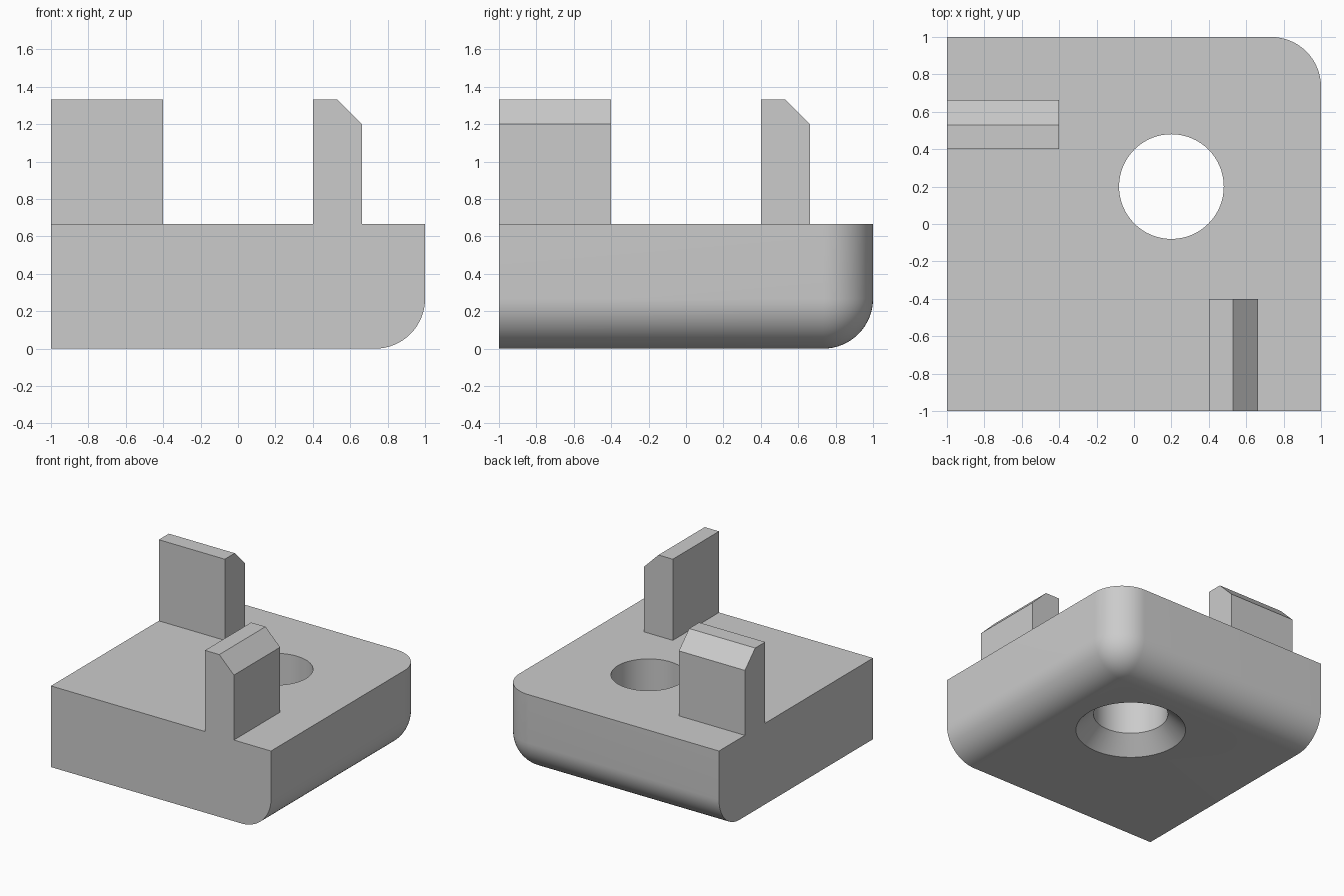
import bpy, bmesh, math
from mathutils import Vector

old = bpy.data.objects.get("Cube")
if old:
    bpy.data.objects.remove(old, do_unlink=True)

TOP = 2 / 3          # top of the block
CLIP_TOP = 4 / 3     # top of the clips
ROUND = 0.267        # radius of the rounded block edges
CHAMFER = 0.133      # clip chamfer and countersink depth

grey = bpy.data.materials.new("plain grey")
grey.use_nodes = True
colour = (0.6, 0.6, 0.6, 1)
grey.diffuse_color = colour
grey.node_tree.nodes["Principled BSDF"].inputs["Base Color"].default_value = colour


def make_object(name, bm):
    bmesh.ops.recalc_face_normals(bm, faces=bm.faces)
    mesh = bpy.data.meshes.new(name)
    bm.to_mesh(mesh)
    bm.free()
    mesh.materials.append(grey)
    obj = bpy.data.objects.new(name, mesh)
    bpy.context.collection.objects.link(obj)
    return obj


def extrude_profile(name, points, direction):
    bm = bmesh.new()
    face = bm.faces.new([bm.verts.new(p) for p in points])
    ext = bmesh.ops.extrude_face_region(bm, geom=[face])
    moved = [v for v in ext["geom"] if isinstance(v, bmesh.types.BMVert)]
    bmesh.ops.translate(bm, verts=moved, vec=direction)
    return make_object(name, bm)


def combine(target, tool, operation):
    mod = target.modifiers.new(tool.name, "BOOLEAN")
    mod.operation, mod.solver, mod.object = operation, "EXACT", tool
    bpy.context.view_layer.objects.active = target
    bpy.ops.object.modifier_apply(modifier=mod.name)
    bpy.data.objects.remove(tool, do_unlink=True)


# Block with the three edges at its rear bottom left corner rounded
bm = bmesh.new()
bmesh.ops.create_cube(bm, size=2)
for v in bm.verts:
    v.co.z = TOP * (v.co.z + 1) / 2
corner = min(bm.verts, key=lambda v: (v.co - Vector((1, 1, 0))).length)
bmesh.ops.bevel(bm, geom=list(corner.link_edges), offset=ROUND, offset_type="OFFSET",
                segments=16, profile=0.5, affect="EDGES", clamp_overlap=True)
block = make_object("mounting_block", bm)

# Two upright clips, mirrored across the diagonal, fused flush with the block
section = [(0.4, 0.3), (0.663, 0.3), (0.663, CLIP_TOP - CHAMFER),
           (0.663 - CHAMFER, CLIP_TOP), (0.4, CLIP_TOP)]
front_clip = extrude_profile("front_clip", [(a, -1, z) for a, z in section], (0, 0.6, 0))
rear_clip = extrude_profile("rear_clip", [(-1, a, z) for a, z in section], (0.6, 0, 0))
combine(block, front_clip, "UNION")
combine(block, rear_clip, "UNION")

# Through hole with a countersink underneath, spun from its half section
HOLE = 0.28
bm = bmesh.new()
half = [(0, -0.1), (HOLE + CHAMFER + 0.1, -0.1), (HOLE, CHAMFER), (HOLE, 1), (0, 1)]
verts = [bm.verts.new((0.2 + r, 0.2, z)) for r, z in half]
edges = [bm.edges.new(pair) for pair in zip(verts, verts[1:])]
bmesh.ops.spin(bm, geom=verts + edges, cent=(0.2, 0.2, 0), axis=(0, 0, 1),
               angle=math.tau, steps=64)
bmesh.ops.remove_doubles(bm, verts=bm.verts, dist=0.0001)
combine(block, make_object("screw_hole", bm), "DIFFERENCE")

# Smooth curves, crisp corners
bpy.ops.object.select_all(action="DESELECT")
block.select_set(True)
bpy.context.view_layer.objects.active = block
bpy.ops.object.shade_smooth_by_angle(angle=math.radians(30))
